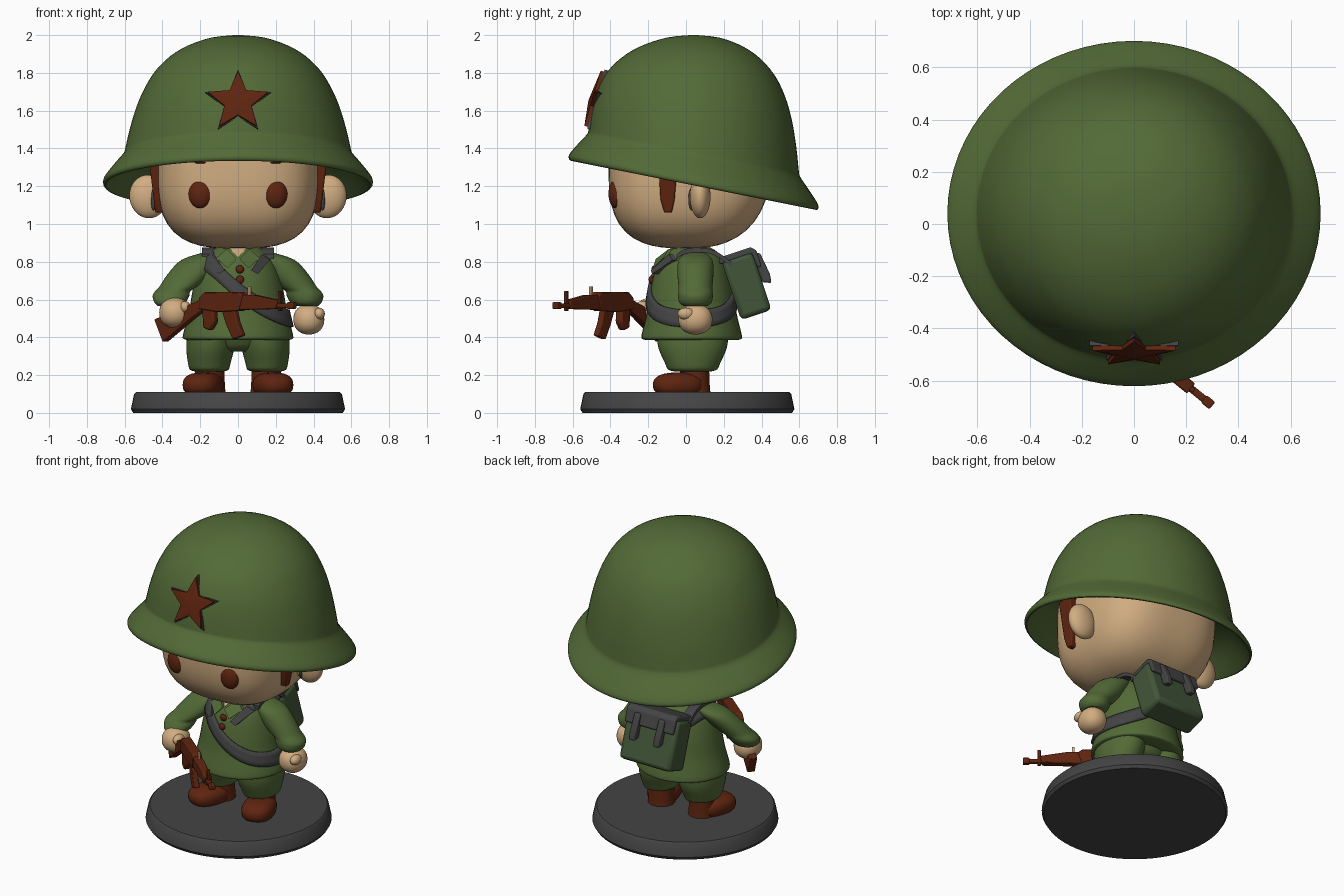
import bpy, bmesh, math
from mathutils import Vector, Matrix, Euler

cube = bpy.data.objects.get("Cube")
if cube:
    bpy.data.objects.remove(cube)


def material(name, rgb):
    m = bpy.data.materials.new(name)
    m.use_nodes = True
    m.diffuse_color = (*rgb, 1)
    m.node_tree.nodes["Principled BSDF"].inputs["Base Color"].default_value = (*rgb, 1)
    return m


GREEN = material("uniform green", (0.086, 0.145, 0.038))
PACK = material("pack green", (0.055, 0.093, 0.04))
SKIN = material("skin", (0.64, 0.42, 0.22))
BROWN = material("red brown", (0.115, 0.018, 0.005))
GREY = material("dark grey", (0.058, 0.058, 0.06))
made = []


def finish(name, bm, mat):
    bmesh.ops.recalc_face_normals(bm, faces=bm.faces)
    me = bpy.data.meshes.new(name)
    bm.to_mesh(me)
    bm.free()
    me.materials.append(mat)
    ob = bpy.data.objects.new(name, me)
    bpy.context.collection.objects.link(ob)
    made.append(ob)
    return ob


def refine(rings, steps):
    """Catmull-Rom interpolation between rings."""
    pts = [Vector(r) for r in rings]
    out = []
    for i in range(len(pts) - 1):
        a, b, c, d = pts[max(i - 1, 0)], pts[i], pts[i + 1], pts[min(i + 2, len(pts) - 1)]
        for k in range(steps):
            t = k / steps
            out.append(b + 0.5 * t * (c - a + t * (2 * a - 5 * b + 4 * c - d + t * (3 * (b - c) + d - a))))
    return out + [pts[-1]]


def loft(name, rings, mat, steps=3, seg=40, warp=None):
    """Stack of horizontal ellipses, each (x, y, z, rx, ry)."""
    bm = bmesh.new()
    loops = []
    for x, y, z, rx, ry in (refine(rings, steps) if steps > 1 else rings):
        loop = []
        for i in range(seg):
            a = math.tau * i / seg
            p = Vector((x + rx * math.cos(a), y + ry * math.sin(a), z))
            loop.append(bm.verts.new(warp(p) if warp else p))
        loops.append(loop)
    for lo, hi in zip(loops, loops[1:]):
        for i in range(seg):
            j = (i + 1) % seg
            bm.faces.new((lo[i], lo[j], hi[j], hi[i]))
    bm.faces.new(loops[0])
    bm.faces.new(loops[-1])
    return finish(name, bm, mat)


def blob(name, centre, half, mat, p=2.0, rot=(0, 0, 0), seg=32):
    """Superellipsoid: p above 2 gives a boxier shape."""
    bm = bmesh.new()
    bmesh.ops.create_uvsphere(bm, u_segments=seg, v_segments=seg // 2, radius=1)
    turn = Euler(rot).to_matrix()
    for v in bm.verts:
        n = sum(abs(c) ** p for c in v.co) ** (1 / p)
        v.co = turn @ Vector([c / n * h for c, h in zip(v.co, half)]) + Vector(centre)
    return finish(name, bm, mat)


def prism(name, pts, place, mat, bevel=0.0):
    """Extruded outline; place(a, b, k) maps outline points, k is 0 or 1."""
    bm = bmesh.new()
    ends = [[bm.verts.new(place(a, b, k)) for a, b in pts] for k in (0, 1)]
    for e in ends:
        bm.faces.new(e)
    for i in range(len(pts)):
        j = (i + 1) % len(pts)
        bm.faces.new((ends[0][i], ends[0][j], ends[1][j], ends[1][i]))
    ob = finish(name, bm, mat)
    if bevel:
        mod = ob.modifiers.new("bevel", "BEVEL")
        mod.width, mod.segments = bevel, 2


def rect(x0, x1, z0, z1):
    return [(x0, z0), (x1, z0), (x1, z1), (x0, z1)]


# Base
loft("base", [(0, 0.007, z, r, r) for z, r in
              ((0, 0.555), (0.02, 0.567), (0.1, 0.55), (0.11, 0.54))], GREY, steps=1, seg=64)

# Jacket and hips
BODY = [(0.385, 0.25), (0.39, 0.285), (0.41, 0.292), (0.5, 0.268), (0.56, 0.255), (0.65, 0.24),
        (0.75, 0.215), (0.82, 0.18), (0.865, 0.13), (0.885, 0.08)]
loft("jacket", [(0, 0.03, z, r, r * 0.91) for z, r in BODY], GREEN)
loft("hips", [(0, 0.035, z, r, r * 0.85) for z, r in ((0.325, 0.1), (0.345, 0.16), (0.4, 0.2))], GREEN)


def body_radius(z):
    for (z0, r0), (z1, r1) in zip(BODY, BODY[1:]):
        if z <= z1:
            return r0 + (r1 - r0) * max(0, z - z0) / (z1 - z0)
    return BODY[-1][1]


def on_chest(lift):
    def place(x, z, k):
        r = body_radius(z)
        depth = 0.91 * r * math.sqrt(max(0.05, 1 - (x / r) ** 2))
        return Vector((x, 0.045 - depth - k * (lift + 0.015), z))
    return place


# Cross strap wrapped diagonally round the jacket
bm = bmesh.new()
rows = []
for i in range(56):
    a, z = math.tau * i / 56, 0.65
    for _ in range(40):
        x = body_radius(z) * math.cos(a)
        z = 0.5 * z + 0.5 * (0.65 - 0.85 * x + 1.1 * x * x)
    row = []
    for dz in (-0.045, -0.015, 0.015, 0.045):
        r = body_radius(z + dz) + 0.016
        row.append(bm.verts.new((r * math.cos(a), 0.03 + 0.92 * r * math.sin(a), z + dz)))
    rows.append(row)
for i, row in enumerate(rows):
    nxt = rows[(i + 1) % len(rows)]
    for k in range(3):
        bm.faces.new((row[k], nxt[k], nxt[k + 1], row[k + 1]))
strap = finish("cross_strap", bm, GREY)
strap.modifiers.new("thickness", "SOLIDIFY").thickness = 0.02

# Neck, collar opening and buttons
loft("neck", [(0, 0.03, 0.8, 0.09, 0.09), (0, 0.03, 0.92, 0.09, 0.09)], SKIN, steps=1)
prism("collar_opening", [(-0.045, 0.872), (0, 0.82), (0.045, 0.872)], on_chest(0.018), SKIN)
for i, z in enumerate((0.76, 0.705)):
    blob(f"button_{i + 1}", (0.01, 0.03 - 0.91 * body_radius(z) - 0.008, z), (0.022, 0.014, 0.022), BROWN, seg=16)

# Parts that come in pairs
for s, side in ((1, "left"), (-1, "right")):
    prism(f"{side}_collar", [(s * x, z) for x, z in ((0.008, 0.815), (0.055, 0.765), (0.115, 0.82), (0.06, 0.868))],
          on_chest(0.024), GREEN)
    prism(f"{side}_strap_tab", [(s * x, z) for x, z in ((0.07, 0.755), (0.105, 0.735), (0.17, 0.81), (0.125, 0.84))],
          on_chest(0.034), GREY)

    # Pack strap over the shoulder
    path = refine([(0, -0.05, 0.84), (0, -0.01, 0.865), (0, 0.06, 0.875), (0, 0.15, 0.86), (0, 0.24, 0.8)], 3)
    outline = [(p.y, p.z) for p in path] + [(p.y, p.z - 0.025) for p in reversed(path)]
    prism(f"{side}_pack_strap", outline, lambda a, b, k, s=s: Vector((s * (0.125 + 0.065 * k), a, b)), GREY)

    # Trousers and boots
    loft(f"{side}_trouser", [(s * x, 0.035, z, rx, ry) for x, z, rx, ry in
         ((0.152, 0.22, 0.08, 0.1), (0.152, 0.23, 0.103, 0.13), (0.152, 0.265, 0.113, 0.147),
          (0.147, 0.34, 0.127, 0.18), (0.14, 0.41, 0.13, 0.19))], GREEN)
    loft(f"{side}_boot_ankle", [(s * 0.15, 0.045, z, r, r) for z, r in ((0.108, 0.084), (0.16, 0.08), (0.25, 0.077))],
         BROWN)
    blob(f"{side}_boot_toe", (s * 0.185, -0.04, 0.148), (0.1, 0.135, 0.066), BROWN, 2.5, (0, 0, s * 0.3))

    # Arms: the right one reaches forward to hold the gun
    reach = 0 if s > 0 else 0.19
    arm = [(0.14, 0.85, 0.04, 0.05), (0.2, 0.81, 0.1, 0.09), (0.26, 0.735, 0.112, 0.095), (0.315, 0.67, 0.1, 0.09),
           (0.345, 0.645, 0.093, 0.09), (0.355, 0.62, 0.097, 0.092), (0.36, 0.585, 0.083, 0.086),
           (0.365, 0.567, 0.06, 0.065)]
    loft(f"{side}_sleeve", [(s * x, 0.05 - reach * (0.865 - z) / 0.3, z, rx, ry) for x, z, rx, ry in arm], GREEN)
    hx, hy, hz = (0.375, 0.05, 0.495) if s > 0 else (-0.335, -0.18, 0.53)
    blob(f"{side}_hand", (hx, hy, hz), (0.082, 0.09, 0.08), SKIN, 2.2)
    blob(f"{side}_thumb", (hx + 0.055, hy - 0.05, hz + 0.03), (0.03, 0.045, 0.032), SKIN, seg=16)

    # Ears, sideburns, eyes and brows
    blob(f"{side}_ear", (s * 0.475, 0.075, 1.145), (0.1, 0.055, 0.115), SKIN, rot=(0, s * 0.15, 0))
    blob(f"{side}_ear_shadow", (s * 0.448, 0.03, 1.13), (0.014, 0.018, 0.06), GREY, seg=16)
    prism(f"{side}_sideburn", [(-0.15, 1.38), (-0.04, 1.38), (-0.06, 1.13), (-0.075, 1.06), (-0.115, 1.06),
                               (-0.135, 1.13)],
          lambda a, b, k, s=s: Vector((s * (0.36 + k * (0.078 + 0.12 * (b - 1.06))), a, b)), BROWN, 0.008)
    blob(f"{side}_eye", (s * 0.2, -0.37, 1.16), (0.062, 0.04, 0.077), BROWN, rot=(0, 0, s * 0.15))
    blob(f"{side}_eye_rim", (s * 0.214, -0.35, 1.16), (0.06, 0.04, 0.072), GREY, rot=(0, 0, s * 0.25))
    blob(f"{side}_brow", (s * 0.2, -0.398, 1.325), (0.03, 0.01, 0.005), BROWN, seg=16)

# Head, with the underside rising towards the nape
head = blob("head", (0, 0.02, 1.3), (0.43, 0.43, 0.43), SKIN, 3.0, seg=56)
for v in head.data.vertices:
    v.co.z += 0.4 * max(0, v.co.y) ** 2


# Helmet: level rings whose brim dips towards the back
def dip(p):
    fade = min(1, max(0, (2 - p.z) / 0.64))
    return Vector((p.x, p.y, p.z - 0.2 * (p.y - 0.04) * fade))


HELMET = [(0.38, 1.43), (0.55, 1.36), (0.68, 1.225), (0.703, 1.205), (0.715, 1.22), (0.703, 1.25), (0.65, 1.315),
          (0.608, 1.365), (0.597, 1.4), (0.574, 1.5), (0.538, 1.62), (0.494, 1.72), (0.438, 1.81), (0.357, 1.89),
          (0.26, 1.947), (0.14, 1.987), (0.02, 2.0)]
loft("helmet", [(0, 0.04, z, r, r * (0.925 + 0.06 * min(1, max(0, (z - 1.36) / 0.4)))) for r, z in HELMET],
     GREEN, seg=72, warp=dip)


# Star badge with a ridged front
def star(radius):
    return [(math.sin(i * math.pi / 5) * radius * (1, 0.45)[i % 2],
             math.cos(i * math.pi / 5) * radius * (1, 0.45)[i % 2]) for i in range(10)]


tilt = Matrix.Translation((0, -0.482, 1.645)) @ Matrix.Rotation(-0.29, 4, "X")
prism("star_back", star(0.18), lambda a, b, k: tilt @ Vector((a, 0.09 * k, b)), GREY)
bm = bmesh.new()
ring = [bm.verts.new(tilt @ Vector((a, -0.018, b))) for a, b in star(0.168)]
back = [bm.verts.new(tilt @ Vector((a, 0.002, b))) for a, b in star(0.168)]
tip = bm.verts.new(tilt @ Vector((0, -0.036, 0)))
for i in range(10):
    j = (i + 1) % 10
    bm.faces.new((ring[i], ring[j], tip))
    bm.faces.new((back[i], back[j], ring[j], ring[i]))
finish("star_front", bm, BROWN)

# Backpack with flap and buckle straps, leaning against the back
lean = Matrix.Translation((0, 0.32, 0.675)) @ Matrix.Rotation(0.32, 4, "X")


def pack_part(name, x0, x1, outline, mat, bevel):
    prism(name, outline, lambda a, b, k: lean @ Vector((x0 + (x1 - x0) * k, a, b)), mat, bevel)


pack_part("pack_body", -0.19, 0.19, rect(-0.085, 0.085, -0.165, 0.16), PACK, 0.025)
pack_part("pack_flap", -0.18, 0.18, [(-0.1, 0.15), (-0.09, 0.185), (0.085, 0.185), (0.108, 0.16), (0.108, 0.07),
                                     (0.085, 0.07), (0.08, 0.15)], GREY, 0.008)
for x, side in ((0.09, "left"), (-0.09, "right")):
    pack_part(f"{side}_pack_buckle", x - 0.022, x + 0.022,
              [(0.085, 0.15), (0.122, 0.14), (0.137, 0.02), (0.13, -0.03), (0.085, -0.01)], GREY, 0.008)


# Gun held diagonally across the front
def gun_part(name, outline, thick, mat=BROWN, bevel=0.006):
    across = Vector((0.63, 0.777, 0))
    prism(name, outline, lambda x, z, k: Vector((x, -0.68 + 0.81 * (0.28 - x), z)) + across * thick * (k - 0.5),
          mat, bevel)


gun_part("gun_stock", [(-0.43, 0.495), (-0.385, 0.375), (-0.23, 0.505), (-0.17, 0.55), (-0.17, 0.61), (-0.24, 0.575)],
         0.05)
gun_part("gun_receiver", [(-0.19, 0.55), (-0.1, 0.535), (0.02, 0.54), (0.04, 0.62), (0.02, 0.64), (-0.16, 0.64),
                          (-0.19, 0.61)], 0.06)
gun_part("gun_handguard", [(0.01, 0.545), (0.21, 0.55), (0.22, 0.595), (0.09, 0.625), (0.01, 0.625)], 0.05)
gun_part("gun_barrel", rect(0.2, 0.295, 0.555, 0.58), 0.028)
gun_part("gun_muzzle", rect(0.268, 0.3, 0.55, 0.586), 0.036)
gun_part("gun_front_sight", rect(0.215, 0.23, 0.54, 0.645), 0.018, bevel=0.003)
gun_part("gun_rear_sight", rect(0.055, 0.068, 0.61, 0.67), 0.015, SKIN, 0.003)
gun_part("gun_magazine", [(-0.08, 0.55), (-0.01, 0.55), (0.005, 0.48), (0.032, 0.41), (-0.02, 0.39), (-0.055, 0.47)],
         0.035)
gun_part("gun_grip", [(-0.18, 0.56), (-0.12, 0.56), (-0.115, 0.48), (-0.14, 0.435), (-0.175, 0.45)], 0.045, bevel=0.012)

# Smooth shading with sharp edges kept
bpy.ops.object.select_all(action="DESELECT")
for ob in made:
    ob.select_set(True)
bpy.context.view_layer.objects.active = made[0]
bpy.ops.object.shade_smooth_by_angle(angle=math.radians(35))
